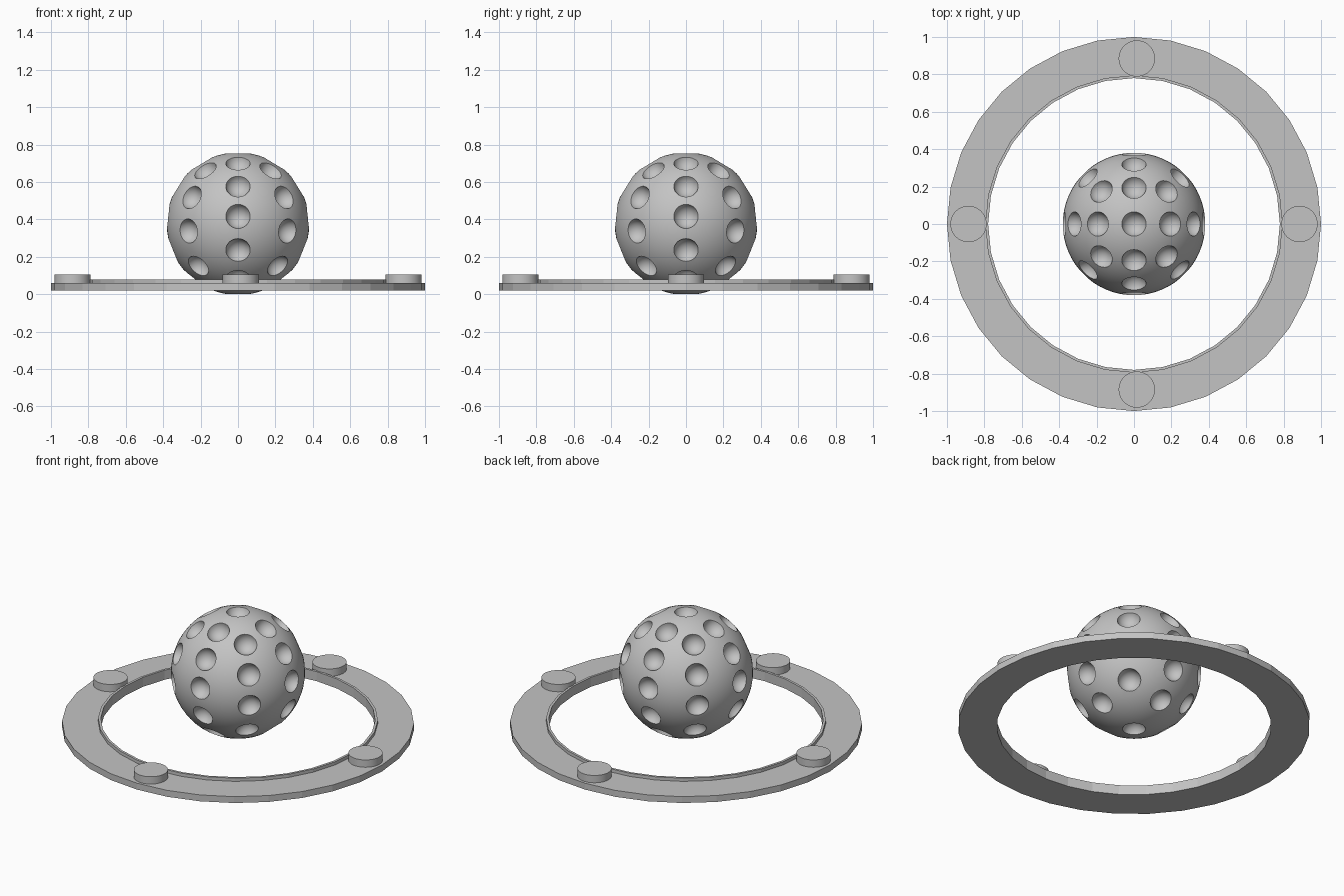
import bpy, bmesh, math
from mathutils import Vector, Matrix

if "Cube" in bpy.data.objects:
    bpy.data.objects.remove(bpy.data.objects["Cube"])

grey = bpy.data.materials.new("light_grey")
grey.diffuse_color = (0.55, 0.55, 0.55, 1)
grey.use_nodes = True
grey.node_tree.nodes["Principled BSDF"].inputs["Base Color"].default_value = grey.diffuse_color


def make_object(name, bm):
    mesh = bpy.data.meshes.new(name)
    bm.normal_update()
    bm.to_mesh(mesh)
    bm.free()
    ob = bpy.data.objects.new(name, mesh)
    bpy.context.collection.objects.link(ob)
    mesh.materials.append(grey)
    return ob


def smooth(ob):
    bpy.ops.object.select_all(action='DESELECT')
    ob.select_set(True)
    bpy.context.view_layer.objects.active = ob
    bpy.ops.object.shade_smooth_by_angle(angle=math.radians(35))


def lathe_ring(name, profile, sides):
    """Closed (radius, z) profile swept around z."""
    bm = bmesh.new()
    loops = []
    for i in range(sides):
        a = 2 * math.pi * i / sides
        loops.append([bm.verts.new((r * math.cos(a), r * math.sin(a), z)) for r, z in profile])
    n = len(profile)
    for i in range(sides):
        p, q = loops[i], loops[(i + 1) % sides]
        for j in range(n):
            k = (j + 1) % n
            bm.faces.new((p[j], q[j], q[k], p[k]))
    bmesh.ops.recalc_face_normals(bm, faces=bm.faces)
    return make_object(name, bm)


# Flat ring with a thin raised lip on its inner edge
lathe_ring("base_ring", [(0.78, 0.02), (1.0, 0.02), (1.0, 0.06),
                         (0.795, 0.06), (0.795, 0.08), (0.78, 0.08)], 32)

# Four round pads on the ring
for name, x, y in (("right_pad", 0.885, 0), ("left_pad", -0.885, 0),
                   ("back_pad", 0.015, 0.885), ("front_pad", 0.015, -0.885)):
    bm = bmesh.new()
    bmesh.ops.create_cone(bm, cap_ends=True, segments=48, radius1=0.097, radius2=0.097,
                          depth=0.05, matrix=Matrix.Translation((x, y, 0.081)))
    smooth(make_object(name, bm))

# Ball
R, CENTRE = 0.381, Vector((0, 0, 0.377))
bm = bmesh.new()
bmesh.ops.create_uvsphere(bm, u_segments=64, v_segments=32, radius=R,
                          matrix=Matrix.Translation(CENTRE))
ball = make_object("dimpled_ball", bm)

# Dimple directions: (azimuth, elevation), staggered rows on eight meridians plus the poles
dimples = [(0, 90), (0, -90)]
for k in range(4):
    dimples += [(90 * k, e) for e in (59, 32, 6, -22, -51)]
    dimples += [(90 * k + 45, e) for e in (49, 22, -6, -37)]

bm = bmesh.new()
for az, el in dimples:
    a, e = math.radians(az), math.radians(el)
    d = Vector((math.cos(e) * math.cos(a), math.cos(e) * math.sin(a), math.sin(e)))
    turn = d.to_track_quat('Z', 'Y').to_matrix().to_4x4()
    bmesh.ops.create_uvsphere(bm, u_segments=32, v_segments=16, radius=0.067,
                              matrix=Matrix.Translation(CENTRE + d * 0.39) @ turn)
cutter = make_object("dimple_cutter", bm)
cutter.hide_render = True

mod = ball.modifiers.new("dimples", 'BOOLEAN')
mod.operation = 'DIFFERENCE'
mod.solver = 'EXACT'
mod.object = cutter
bpy.context.view_layer.objects.active = ball
bpy.ops.object.modifier_apply(modifier=mod.name)
bpy.data.objects.remove(cutter)
smooth(ball)
